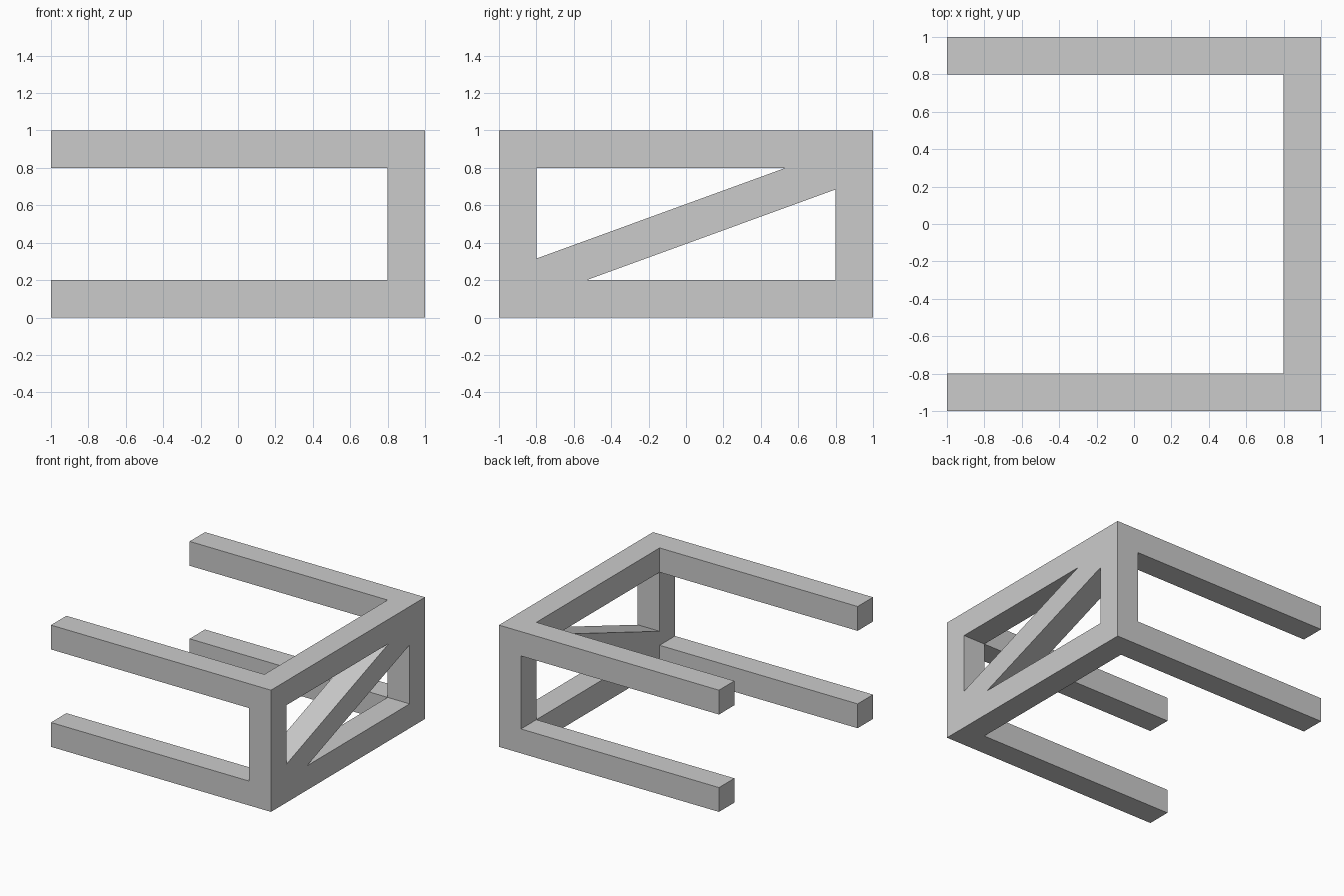
import bpy
import math
from mathutils import Vector

if "Cube" in bpy.data.objects:
    bpy.data.objects.remove(bpy.data.objects["Cube"])

BAR = 0.2                                # square bar thickness
INNER = 1 - BAR
SLOPE = math.tan(math.radians(20))       # diagonal brace angle
HALF = BAR / 2 / math.cos(math.radians(20))


def prism(name, profile, start, sweep):
    """Closed prism: 3D profile points offset by start, extruded along sweep."""
    n = len(profile)
    base = [Vector(p) + Vector(start) for p in profile]
    verts = base + [p + Vector(sweep) for p in base]
    faces = [list(range(n))[::-1], list(range(n, 2 * n))]
    faces += [[i, (i + 1) % n, (i + 1) % n + n, i + n] for i in range(n)]
    mesh = bpy.data.meshes.new(name)
    mesh.from_pydata(verts, [], faces)
    obj = bpy.data.objects.new(name, mesh)
    bpy.context.collection.objects.link(obj)
    # Make all normals point outwards
    import bmesh
    bm = bmesh.new()
    bm.from_mesh(mesh)
    bmesh.ops.recalc_face_normals(bm, faces=bm.faces)
    bm.to_mesh(mesh)
    bm.free()
    return obj


def box(name, lo, hi):
    (x0, y0, z0), (x1, y1, z1) = lo, hi
    profile = [(x0, y0, z0), (x1, y0, z0), (x1, y1, z0), (x0, y1, z0)]
    return prism(name, profile, (0, 0, 0), (0, 0, z1 - z0))


def cut(target, cutter):
    mod = target.modifiers.new("cut", 'BOOLEAN')
    mod.operation = 'DIFFERENCE'
    mod.solver = 'EXACT'
    mod.object = cutter
    bpy.context.view_layer.objects.active = target
    bpy.ops.object.modifier_apply(modifier=mod.name)
    bpy.data.objects.remove(cutter)


# Solid envelope of the frame
frame = box("braced_frame", (-1, -1, 0), (1, 1, 1))

# Open the space between the arms, vertically and sideways
cut(frame, box("vertical_opening", (-2, -INNER, -1), (INNER, INNER, 2)))
cut(frame, box("side_opening", (-2, -2, BAR), (INNER, 2, INNER)))

# Two triangular windows leave the diagonal brace in the end panel
reach = (INNER - 0.5 - HALF) / SLOPE
corner = 0.5 + HALF - INNER * SLOPE
for s in (1, -1):
    tri = [(-INNER, corner), (reach, INNER), (-INNER, INNER)]
    profile = [(0, s * y, 0.5 + s * (z - 0.5)) for y, z in tri]
    cut(frame, prism("window", profile, (0.5, 0, 0), (1, 0, 0)))
